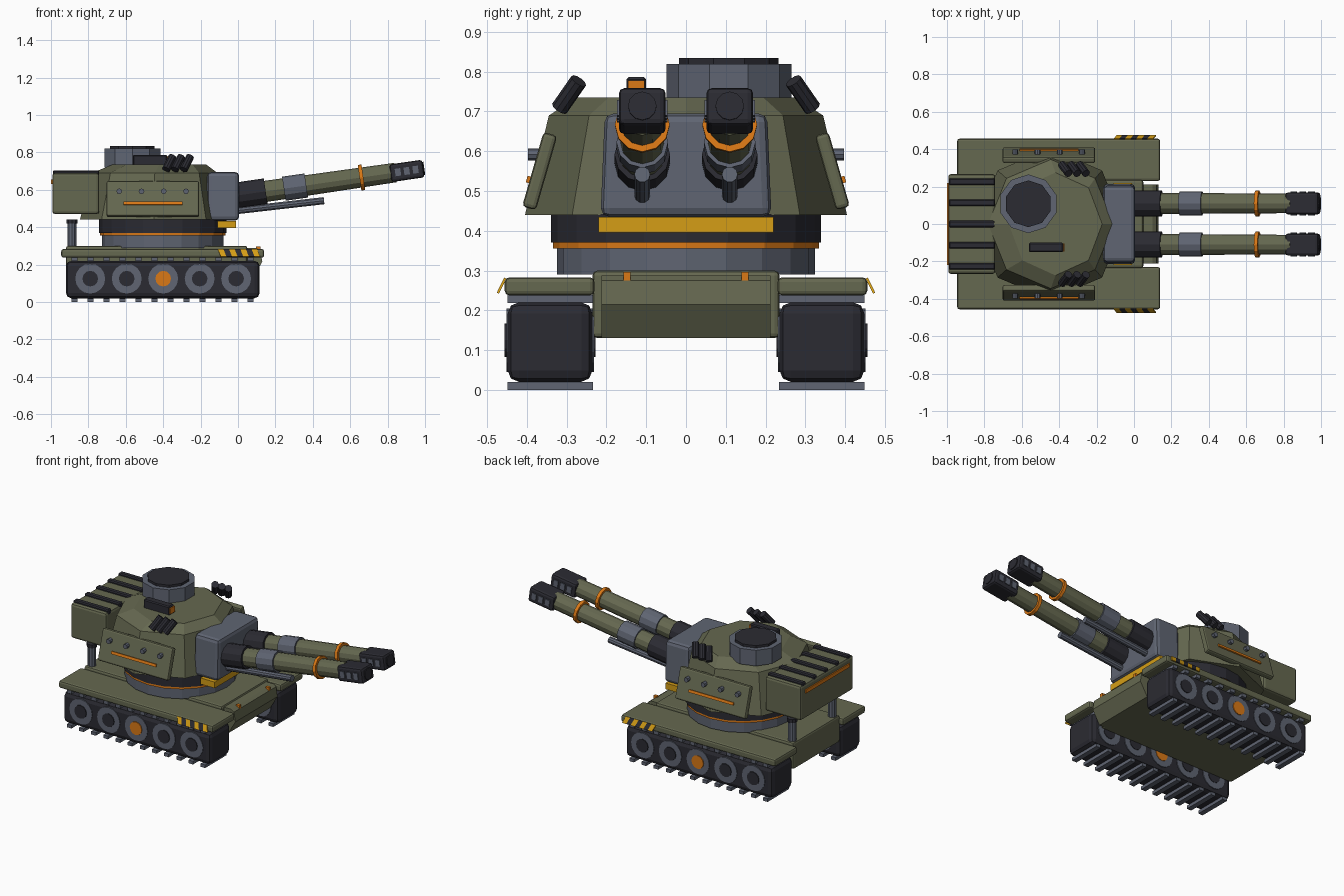
import bpy, bmesh, math
from mathutils import Vector, Matrix, Euler

if "Cube" in bpy.data.objects:
    bpy.data.objects.remove(bpy.data.objects["Cube"])


def mat(name, rgb):
    m = bpy.data.materials.new(name)
    m.diffuse_color = (*rgb, 1)
    m.use_nodes = True
    m.node_tree.nodes["Principled BSDF"].inputs["Base Color"].default_value = m.diffuse_color
    return m


OLIVE = mat("olive", (0.13, 0.138, 0.08))
GRAY = mat("steel_gray", (0.115, 0.13, 0.17))
DARK = mat("dark_rubber", (0.024, 0.024, 0.032))
ORANGE = mat("orange", (0.70, 0.19, 0.008))
YELLOW = mat("yellow", (0.66, 0.34, 0.008))


def finish(name, bm, m):
    bmesh.ops.recalc_face_normals(bm, faces=bm.faces)
    me = bpy.data.meshes.new(name)
    bm.to_mesh(me)
    bm.free()
    me.materials.append(m)
    ob = bpy.data.objects.new(name, me)
    bpy.context.collection.objects.link(ob)
    return ob


def box(name, c, s, m, bevel=0, rot=(0, 0, 0), seg=2, shear=0, taper=1):
    bm = bmesh.new()
    bmesh.ops.create_cube(bm, size=1)
    for v in bm.verts:
        k = taper if v.co.z > 0 else 1
        v.co = Vector((v.co.x * s[0] + shear * v.co.z, v.co.y * s[1] * k, v.co.z * s[2]))
    if bevel:
        bmesh.ops.bevel(bm, geom=bm.edges[:], offset=bevel, segments=seg,
                        profile=0.5, affect='EDGES')
    bm.transform(Matrix.Translation(c) @ Euler(rot).to_matrix().to_4x4())
    return finish(name, bm, m)


def span(name, lo, hi, m, **kw):
    c = [(a + b) / 2 for a, b in zip(lo, hi)]
    return box(name, c, [b - a for a, b in zip(lo, hi)], m, **kw)


def cyl(name, p0, p1, r, m, n=12, r2=None):
    p0, p1 = Vector(p0), Vector(p1)
    d = p1 - p0
    bm = bmesh.new()
    bmesh.ops.create_cone(bm, cap_ends=True, segments=n, radius1=r,
                          radius2=r if r2 is None else r2, depth=d.length)
    q = Vector((0, 0, 1)).rotation_difference(d).to_matrix().to_4x4()
    bm.transform(Matrix.Translation((p0 + p1) / 2) @ q)
    return finish(name, bm, m)


def loft(name, rings, m):
    bm = bmesh.new()
    vs = [[bm.verts.new(p) for p in ring] for ring in rings]
    n = len(vs[0])
    for a, b in zip(vs, vs[1:]):
        for i in range(n):
            bm.faces.new((a[i], a[(i + 1) % n], b[(i + 1) % n], b[i]))
    bm.faces.new(vs[0])
    bm.faces.new(vs[-1])
    return finish(name, bm, m)


# hull with a wedge nose
span("hull", (-0.92, -0.235, 0.13), (0.05, 0.235, 0.3), OLIVE, bevel=0.012)
nose = [(-0.1, 0.13), (0.08, 0.13), (0.13, 0.215), (0.12, 0.275), (0.1, 0.288), (-0.1, 0.288)]
loft("hull_nose", [[(x, y, z) for x, z in nose] for y in (-0.212, 0.212)], OLIVE)

for s, side in ((-1, "right"), (1, "left")):
    # running gear
    box(f"track_{side}", (-0.402, s * 0.342, 0.12), (1.035, 0.213, 0.2), DARK, bevel=0.028)
    for i in range(12):
        x = -0.873 + i * 0.0855
        for z, lvl in ((0.01, "lower"), (0.228, "upper")):
            box(f"track_pad_{lvl}_{side}_{i}", (x, s * 0.342, z), (0.032, 0.215, 0.02), GRAY)
    for i in range(5):
        x = -0.79 + i * 0.195
        cyl(f"wheel_{side}_{i}", (x, s * 0.231, 0.125), (x, s * 0.452, 0.125), 0.08, GRAY, 16)
        cyl(f"wheel_hub_{side}_{i}", (x, s * 0.228, 0.125), (x, s * 0.457, 0.125), 0.042,
            ORANGE if i == 2 else DARK, 12)
    # fender and slanted hazard plate
    span(f"fender_{side}", (-0.945, min(s * 0.23, s * 0.456), 0.237),
         (0.14, max(s * 0.23, s * 0.456), 0.283), OLIVE, bevel=0.012)
    for i in range(7):
        box(f"hazard_stripe_{side}_{i}", (-0.085 + i * 0.03, s * 0.464, 0.262),
            (0.03, 0.006, 0.042), DARK if i % 2 else YELLOW, rot=(s * 0.45, 0, 0), shear=-0.015)
    # tow hooks and exhaust stacks
    box(f"tow_hook_{side}", (0.108, s * 0.148, 0.272), (0.024, 0.018, 0.048), ORANGE)
    cyl(f"exhaust_{side}", (-0.888, s * 0.2, 0.27), (-0.888, s * 0.2, 0.43), 0.025, GRAY, 10)
    cyl(f"exhaust_cap_{side}", (-0.888, s * 0.2, 0.42), (-0.888, s * 0.2, 0.442), 0.031, DARK, 10)

# turret ring
for nm, z0, z1, r, m in (("ring_base", 0.29, 0.357, 0.325, GRAY), ("ring_stripe", 0.355, 0.372, 0.335, ORANGE),
                         ("ring_collar", 0.37, 0.442, 0.34, DARK)):
    cyl("turret_" + nm, (-0.402, 0, z0), (-0.402, 0, z1), r, m, 20)
span("front_warning_plate", (-0.11, -0.22, 0.395), (-0.01, 0.22, 0.434), YELLOW)

# turret shell, eight-sided
rings = []
for z, cx, rx, ry in ((0.44, -0.45, 0.395, 0.405), (0.69, -0.445, 0.335, 0.345), (0.735, -0.42, 0.25, 0.275)):
    rings.append([(cx + rx * math.cos(k * math.pi / 4), ry * math.sin(k * math.pi / 4), z)
                  for k in range(8)])
loft("turret_shell", rings, OLIVE)
span("mantlet", (-0.165, -0.215, 0.435), (0.006, 0.215, 0.695), GRAY, bevel=0.022, taper=0.95)

# rear stowage box with ribs
span("rear_box", (-0.993, -0.267, 0.47), (-0.742, 0.267, 0.69), OLIVE, bevel=0.015)
for i in range(5):
    y = (i - 2) * 0.113
    span(f"rear_box_rib_{i}", (-0.99, y - 0.018, 0.67), (-0.742, y + 0.018, 0.703), DARK, bevel=0.006, seg=1)
span("rear_box_stripe", (-1.0, -0.22, 0.632), (-0.985, 0.22, 0.655), ORANGE)

# cupola and periscope
cyl("cupola", (-0.565, 0.108, 0.72), (-0.565, 0.108, 0.82), 0.157, GRAY, 10)
cyl("cupola_hatch", (-0.565, 0.108, 0.815), (-0.565, 0.108, 0.835), 0.125, DARK, 10)
span("periscope", (-0.562, -0.15, 0.725), (-0.378, -0.1, 0.787), DARK, bevel=0.006, seg=1)
span("periscope_lens", (-0.38, -0.146, 0.74), (-0.372, -0.104, 0.778), ORANGE)

for s, side in ((-1, "right"), (1, "left")):
    # tilted side armour with bolts and stripe
    tilt = s * 0.28
    R = Euler((tilt, 0, 0)).to_matrix()
    c = Vector((-0.455, s * 0.368, 0.55))
    box(f"side_armour_{side}", c, (0.495, 0.036, 0.195), OLIVE, bevel=0.01, rot=(tilt, 0, 0))
    box(f"side_stripe_{side}", c + R @ Vector((0, s * 0.02, -0.028)), (0.315, 0.012, 0.017), ORANGE,
        rot=(tilt, 0, 0))
    for i in range(4):
        x = -0.635 + i * 0.119
        cyl(f"side_bolt_{side}_{i}", (x, s * 0.35, 0.592), (x, s * 0.398, 0.592), 0.015, GRAY, 8)
    # smoke launchers
    for i in range(3):
        x = -0.385 + i * 0.047
        cyl(f"smoke_tube_{side}_{i}", (x, s * 0.318, 0.708), (x + 0.035, s * 0.27, 0.777), 0.022, DARK, 10)

    # raised gun
    slope = 0.145
    g = lambda x, dz=0: Vector((x, s * 0.11, 0.57 + slope * x + dz))
    cyl(f"gun_sleeve_{side}", g(-0.02), g(0.148), 0.07, DARK, 12)
    cyl(f"gun_barrel_{side}", g(0.1), g(0.84), 0.057, OLIVE, 12, 0.052)
    cyl(f"gun_band_{side}", g(0.245), g(0.365), 0.065, GRAY, 12)
    cyl(f"gun_ring_{side}", g(0.65), g(0.67), 0.069, ORANGE, 12)
    rot = (0, -math.atan(slope), 0)
    box(f"muzzle_brake_{side}", g(0.903), (0.178, 0.118, 0.095), DARK, bevel=0.014, rot=rot)
    cyl(f"muzzle_bore_{side}", g(0.98), g(0.996), 0.036, DARK, 12)
    for i in range(3):
        box(f"muzzle_vent_{side}_{i}", g(0.855 + i * 0.047), (0.03, 0.128, 0.04), GRAY, rot=rot)
    # small tube under the gun
    cyl(f"recoil_tube_{side}", g(-0.02, -0.08), g(0.46, -0.095), 0.02, GRAY, 10)
